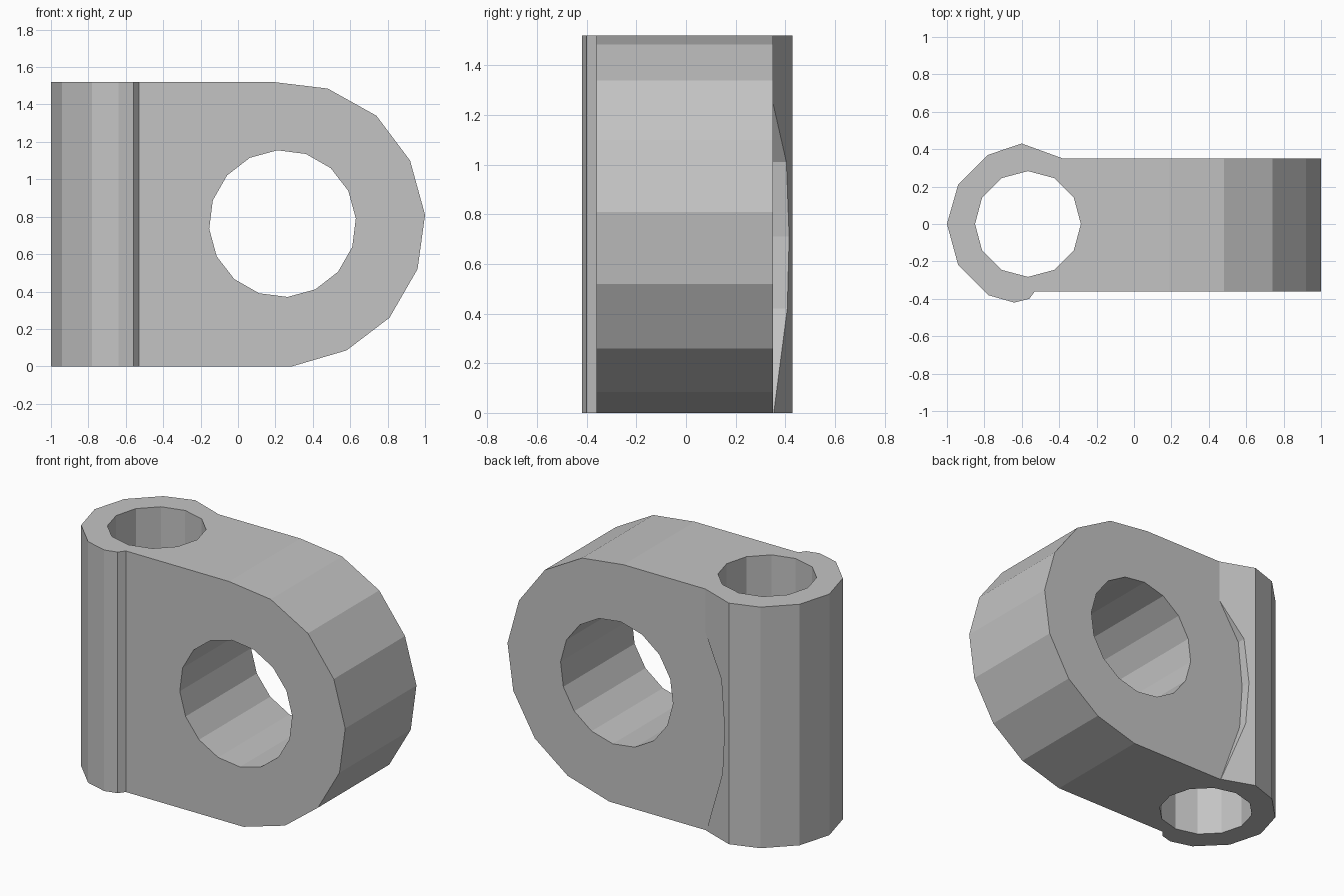
import bpy, bmesh, math

cube = bpy.data.objects.get("Cube")
if cube:
    bpy.data.objects.remove(cube, do_unlink=True)

grey = bpy.data.materials.new("plain_grey")
grey.use_nodes = True
colour = (0.55, 0.55, 0.55, 1)
grey.diffuse_color = colour
grey.node_tree.nodes["Principled BSDF"].inputs["Base Color"].default_value = colour


def prism(name, outline, axis, low, high):
    """Extrude a flat outline along z (outline in x, y) or y (outline in x, z)."""
    def place(a, b, t):
        return (a, b, t) if axis == "z" else (a, t, b)
    bm = bmesh.new()
    base = bm.faces.new([bm.verts.new(place(a, b, low)) for a, b in outline])
    top = bmesh.ops.extrude_face_region(bm, geom=[base])["geom"]
    shift = place(0, 0, high - low)
    bmesh.ops.translate(bm, vec=shift, verts=[v for v in top if isinstance(v, bmesh.types.BMVert)])
    bmesh.ops.recalc_face_normals(bm, faces=bm.faces)
    mesh = bpy.data.meshes.new(name)
    bm.to_mesh(mesh)
    bm.free()
    mesh.materials.append(grey)
    obj = bpy.data.objects.new(name, mesh)
    bpy.context.collection.objects.link(obj)
    return obj


def ring(cx, cy, radius, sides, turn=0):
    angles = [math.radians(turn) + math.tau * i / sides for i in range(sides)]
    return [(cx + radius * math.cos(a), cy + radius * math.sin(a)) for a in angles]


# Plan shape: round barrel on the right running into the flat arm
plan = [(-1, 0), (-0.94, -0.22), (-0.78, -0.38), (-0.64, -0.42), (-0.56, -0.4),
        (-0.53, -0.36), (1.2, -0.36), (1.2, 0.35), (-0.38, 0.35),
        (-0.6, 0.43), (-0.78, 0.37), (-0.94, 0.21)]
lug = prism("hinge_lug", plan, "z", -0.2, 1.8)

# Side shape: straight top and bottom with a faceted round end
side = [(-1.2, 0), (0.29, 0), (0.58, 0.085), (0.81, 0.26), (0.96, 0.52), (1, 0.81),
        (0.92, 1.1), (0.74, 1.34), (0.48, 1.485), (0.19, 1.52), (-1.2, 1.52)]

# Clearance that bites into the barrel beside the cross hole, at the back
clearance = [(-0.38, 1.25), (-0.53, 1.01), (-0.56, 0.71), (-0.54, 0.42),
             (-0.39, 0), (-0.38, -0.1), (0.3, -0.1), (0.3, 1.25)]

cuts = [
    (prism("side_shape", side, "y", -0.7, 0.7), "INTERSECT"),
    (prism("pin_bore_cutter", ring(-0.567, 0, 0.283, 12), "z", -0.5, 2), "DIFFERENCE"),
    (prism("cross_hole_cutter", ring(0.238, 0.763, 0.393, 16, 4), "y", -0.7, 0.7), "DIFFERENCE"),
    (prism("clearance_cutter", clearance, "y", 0.351, 0.7), "DIFFERENCE"),
]
for cutter, operation in cuts:
    mod = lug.modifiers.new(cutter.name, "BOOLEAN")
    mod.object = cutter
    mod.operation = operation
    mod.solver = "EXACT"
    cutter.hide_render = True
    cutter.hide_viewport = True
    cutter.display_type = "WIRE"
